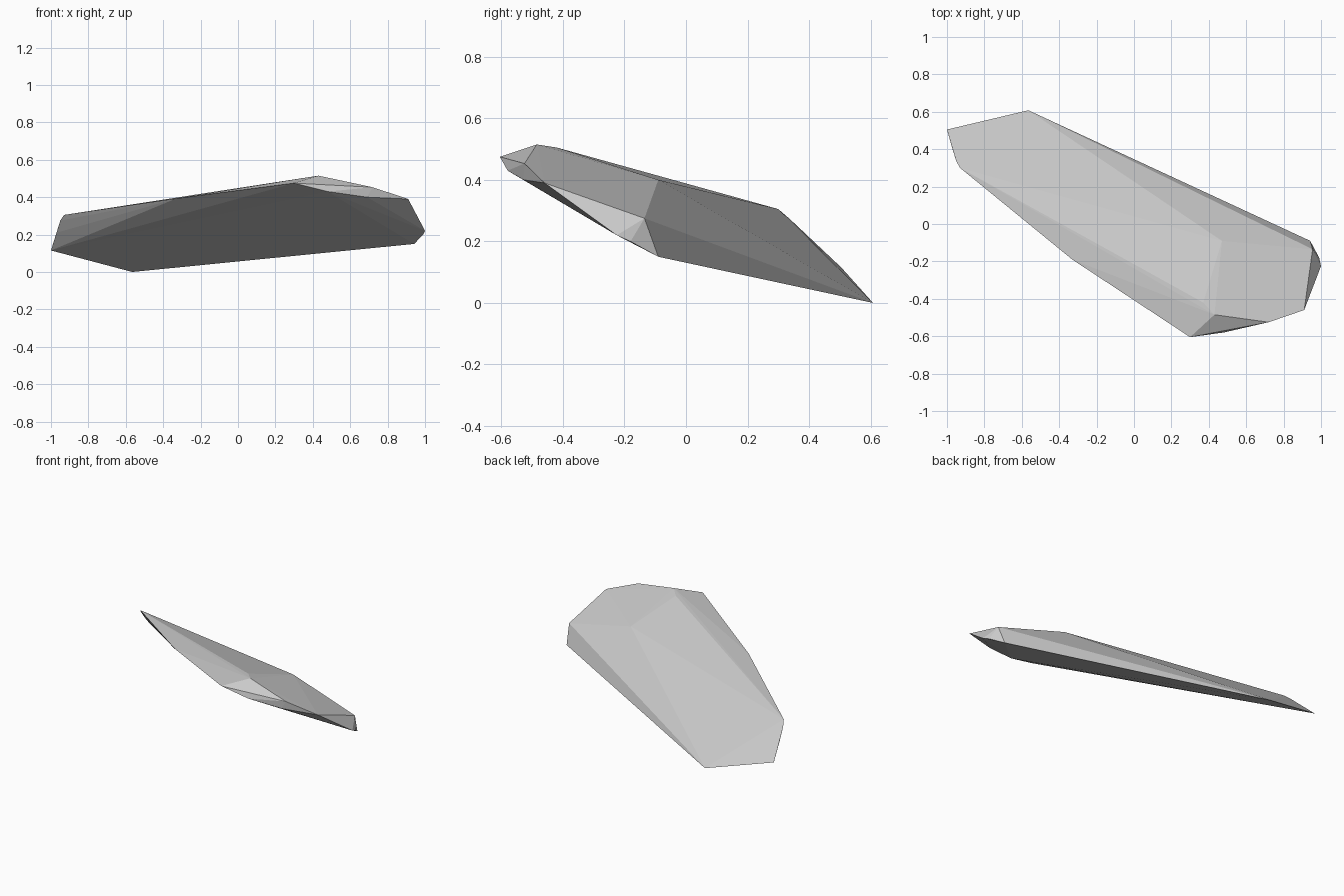
import bpy, bmesh

if "Cube" in bpy.data.objects:
    bpy.data.objects.remove(bpy.data.objects["Cube"])

# Corner points of the faceted stone, grouped by region
low_end = [(-1, .505, .115), (-.565, .608, 0), (-.93, .30, .305),
           (-.95, .335, .275), (-.97, .40, .21)]
side = [(-.33, -.19, .393)]
crown = [(.43, -.485, .515), (.37, -.42, .505), (.47, -.09, .40)]
front_tip = [(.30, -.605, .475), (.48, -.58, .43), (.72, -.525, .453),
             (.69, -.528, .40), (.91, -.46, .39)]
right_tip = [(1, -.225, .22), (.99, -.18, .20), (.942, -.09, .15),
             (.955, -.135, .275)]

# Wrap the points in a convex flat-faced shell
bm = bmesh.new()
for p in low_end + side + crown + front_tip + right_tip:
    bm.verts.new(p)
hull = bmesh.ops.convex_hull(bm, input=bm.verts[:])
loose = [v for v in bm.verts if not v.link_faces]
bmesh.ops.delete(bm, geom=loose, context='VERTS')
bmesh.ops.recalc_face_normals(bm, faces=bm.faces[:])

mesh = bpy.data.meshes.new("stone_slab")
bm.to_mesh(mesh)
bm.free()
bpy.context.collection.objects.link(bpy.data.objects.new("stone_slab", mesh))
